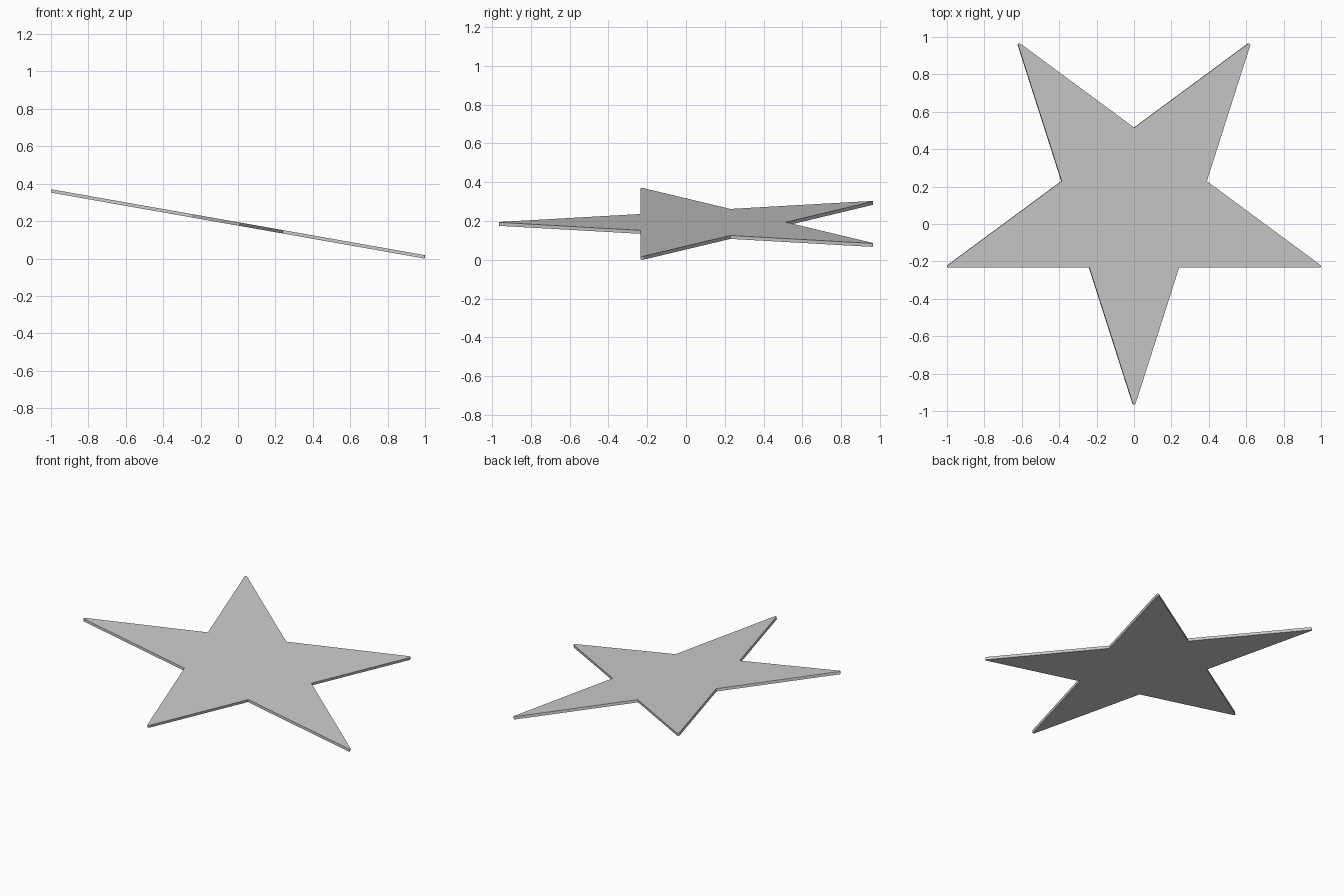
import bpy, bmesh
from math import sin, cos, pi, radians
from mathutils import Matrix

if "Cube" in bpy.data.objects:
    bpy.data.objects.remove(bpy.data.objects["Cube"])

OUTER = 1.084          # sharp tip radius before rounding
INNER = OUTER * 0.382  # pentagram notch radius
ROUND = 0.008          # tip rounding radius
THICK = 0.018
TILT = radians(10)

# Star outline: rounded tips alternating with sharp notches
half = radians(18)
outline = []
for i in range(5):
    a = -pi / 2 + i * 2 * pi / 5
    d = OUTER - ROUND / sin(half)
    for k in range(7):
        b = a + (pi / 2 - half) * (k / 3 - 1)
        outline.append((d * cos(a) + ROUND * cos(b), d * sin(a) + ROUND * sin(b)))
    n = a + pi / 5
    outline.append((INNER * cos(n), INNER * sin(n)))

# Extrude the outline into a thin plate and tilt it
bm = bmesh.new()
face = bm.faces.new([bm.verts.new((x, y, 0)) for x, y in outline])
ext = bmesh.ops.extrude_face_region(bm, geom=[face], use_keep_orig=True)
top = [g for g in ext["geom"] if isinstance(g, bmesh.types.BMVert)]
bmesh.ops.translate(bm, verts=top, vec=(0, 0, THICK))
bmesh.ops.recalc_face_normals(bm, faces=bm.faces)
bmesh.ops.transform(bm, matrix=Matrix.Rotation(TILT, 4, 'Y'), verts=bm.verts)

# Centre in x and y, rest on the ground
lo = [min(v.co[i] for v in bm.verts) for i in range(3)]
hi = [max(v.co[i] for v in bm.verts) for i in range(3)]
bmesh.ops.translate(bm, verts=bm.verts,
                    vec=(-(lo[0] + hi[0]) / 2, -(lo[1] + hi[1]) / 2, -lo[2]))

mesh = bpy.data.meshes.new("star_plate")
bm.to_mesh(mesh)
bm.free()
star = bpy.data.objects.new("star_plate", mesh)
bpy.context.collection.objects.link(star)
